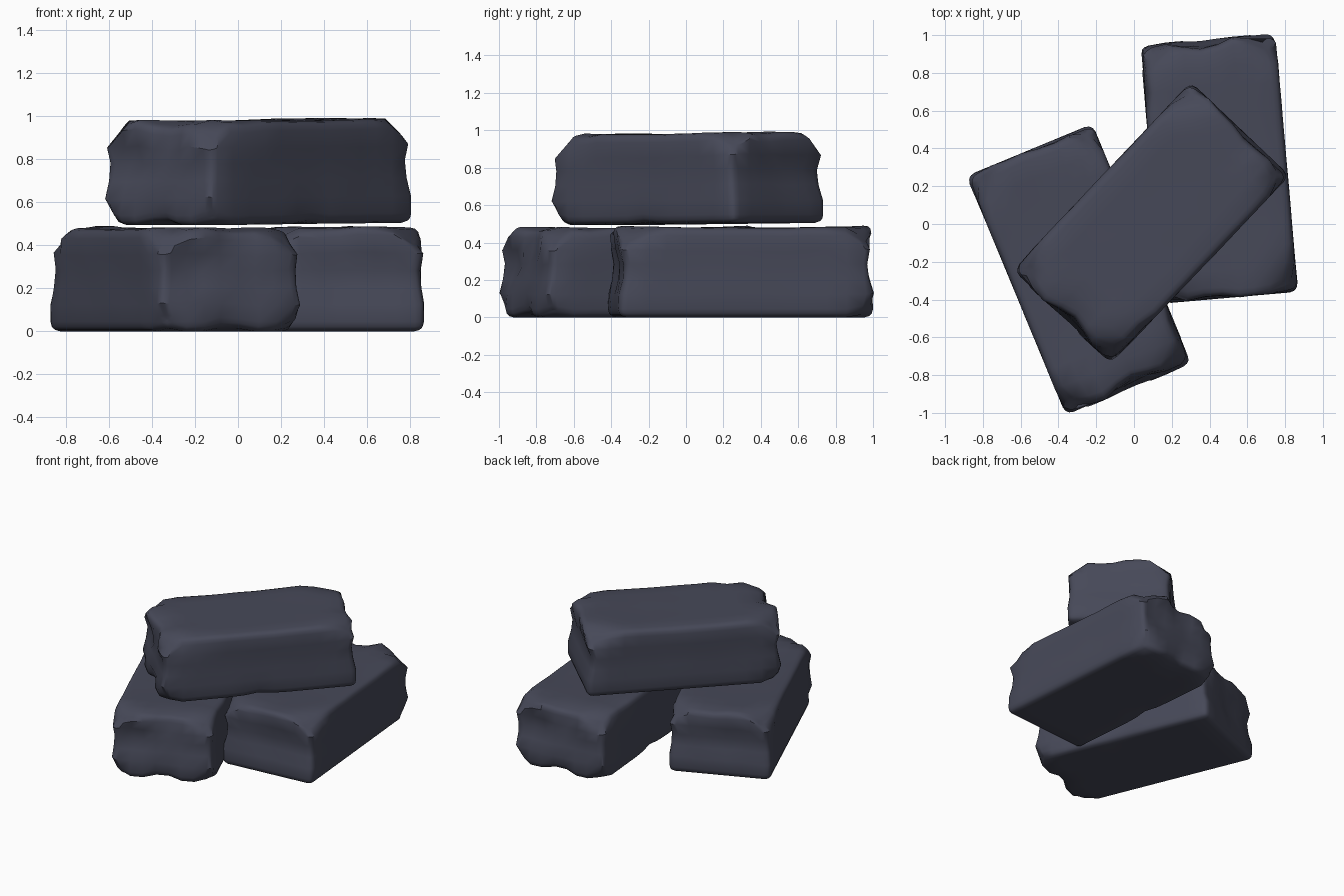
import bpy, bmesh, math, random
from mathutils import Vector, Matrix, noise

if "Cube" in bpy.data.objects:
    bpy.data.objects.remove(bpy.data.objects["Cube"])

HALF = Vector((0.36, 0.688, 0.245))   # half size of one block
R = 0.045                             # edge rounding

stone = bpy.data.materials.new("dark_stone")
stone.diffuse_color = (0.062, 0.066, 0.098, 1)
stone.use_nodes = True
stone.node_tree.nodes["Principled BSDF"].inputs["Base Color"].default_value = stone.diffuse_color


def ticks(h, n):
    # grid lines along one axis, packed close to the edges
    inner = h - R
    mid = [-inner + 2 * inner * i / n for i in range(n + 1)]
    return [-h, -h + R * 0.4] + mid + [h - R * 0.4, h]


def box_grid(bm):
    t = [ticks(HALF[0], 7), ticks(HALF[1], 12), ticks(HALF[2], 5)]
    for axis in range(3):
        u, v = (axis + 1) % 3, (axis + 2) % 3
        for side in (-1, 1):
            rows = []
            for a in t[u]:
                row = []
                for b in t[v]:
                    p = Vector((0, 0, 0))
                    p[axis], p[u], p[v] = side * HALF[axis], a, b
                    row.append(bm.verts.new(p))
                rows.append(row)
            for i in range(len(rows) - 1):
                for j in range(len(rows[0]) - 1):
                    bm.faces.new((rows[i][j], rows[i + 1][j],
                                  rows[i + 1][j + 1], rows[i][j + 1]))
    bmesh.ops.remove_doubles(bm, verts=bm.verts, dist=1e-5)
    bmesh.ops.recalc_face_normals(bm, faces=bm.faces)


# chips cut by planes at corners: (side x, side y, side z, normal, depth)
CHIPS = [(-1, -1, 1, (0.55, 0.6, 0.7), 0.115), (1, -1, 1, (0.5, 0.65, 0.7), 0.125),
         (-1, 1, 1, (0.6, 0.45, 0.75), 0.11), (1, 1, 1, (0.55, 0.5, 0.75), 0.105),
         (-1, -1, -1, (0.6, 0.6, 0.5), 0.085), (1, -1, -1, (0.5, 0.7, 0.5), 0.085)]
# gouges along the worn edges: (centre, radius, push)
GOUGES = [((0.05, -0.69, 0.22), 0.17, (0, 0.05, -0.03)),
          ((-0.2, -0.68, 0.08), 0.13, (0, 0.03, 0)),
          ((0.0, -0.69, -0.24), 0.13, (0, 0.03, 0.02)),
          ((0.36, -0.48, 0.23), 0.14, (-0.025, 0, -0.015)),
          ((0.1, 0.69, 0.24), 0.14, (0, -0.02, -0.015)),
          ((0.36, 0.0, -0.23), 0.12, (-0.015, 0, 0.01))]


def weather(p, seed):
    # rounded box
    q = Vector([max(-HALF[i] + R, min(HALF[i] - R, p[i])) for i in range(3)])
    p = q + (p - q).normalized() * R
    # hollow band round the ends and, more faintly, the long sides
    band = math.exp(-((p.z - 0.02) / 0.10) ** 2)
    end = max(0, (abs(p.y) - 0.5) / 0.188) ** 2
    p.y -= math.copysign(0.032 * band * end, p.y)
    p.x -= math.copysign(0.006 * band + 0.018 * band * end, p.x) * min(1, abs(p.x) / 0.3)
    # top sags between the ends
    if p.z > 0.1:
        p.z -= 0.013 * (1 - (p.y / HALF.y) ** 2)
    for centre, rad, push in GOUGES:
        d = (p - Vector(centre)).length / rad
        if d < 1:
            p += Vector(push) * (1 - d * d)
    for sx, sy, sz, n, depth in CHIPS:
        n = Vector((sx * n[0], sy * n[1], sz * n[2])).normalized()
        corner = Vector((sx * HALF.x, sy * HALF.y, sz * HALF.z))
        over = n.dot(p - corner) + depth
        if over > 0:
            p -= n * over
    # gentle roughness near the ends and top, keeping the base flat
    if p.z > -0.2:
        wob = noise.noise_vector(p * 6 + Vector((seed * 7.3, 0, 0)))
        p += wob * (0.004 + 0.008 * end)
    return p


def block(name, centre, turn, tilt, seed):
    bm = bmesh.new()
    box_grid(bm)
    for v in bm.verts:
        v.co = weather(v.co.copy(), seed)
    top = max(v.co.z for v in bm.verts)
    for v in bm.verts:
        if v.co.z > 0:
            v.co.z *= 0.245 / top
    mesh = bpy.data.meshes.new(name)
    bm.to_mesh(mesh)
    bm.free()
    mesh.materials.append(stone)
    ob = bpy.data.objects.new(name, mesh)
    bpy.context.collection.objects.link(ob)
    ob.matrix_world = (Matrix.Translation(centre) @ Matrix.Rotation(math.radians(turn), 4, 'Z')
                       @ Matrix.Rotation(math.radians(tilt), 4, 'X'))
    bpy.context.view_layer.objects.active = ob
    ob.select_set(True)
    bpy.ops.object.shade_smooth_by_angle(angle=math.radians(40))
    ob.select_set(False)


# two blocks on the ground, one lying across them
block("left_block", (-0.29, -0.243, 0.245), 22.5, 0, 1)
block("right_block", (0.45, 0.295, 0.245), 185, 0, 2)
block("top_block", (0.088, 0.004, 0.744), -43.5, 0.5, 3)
